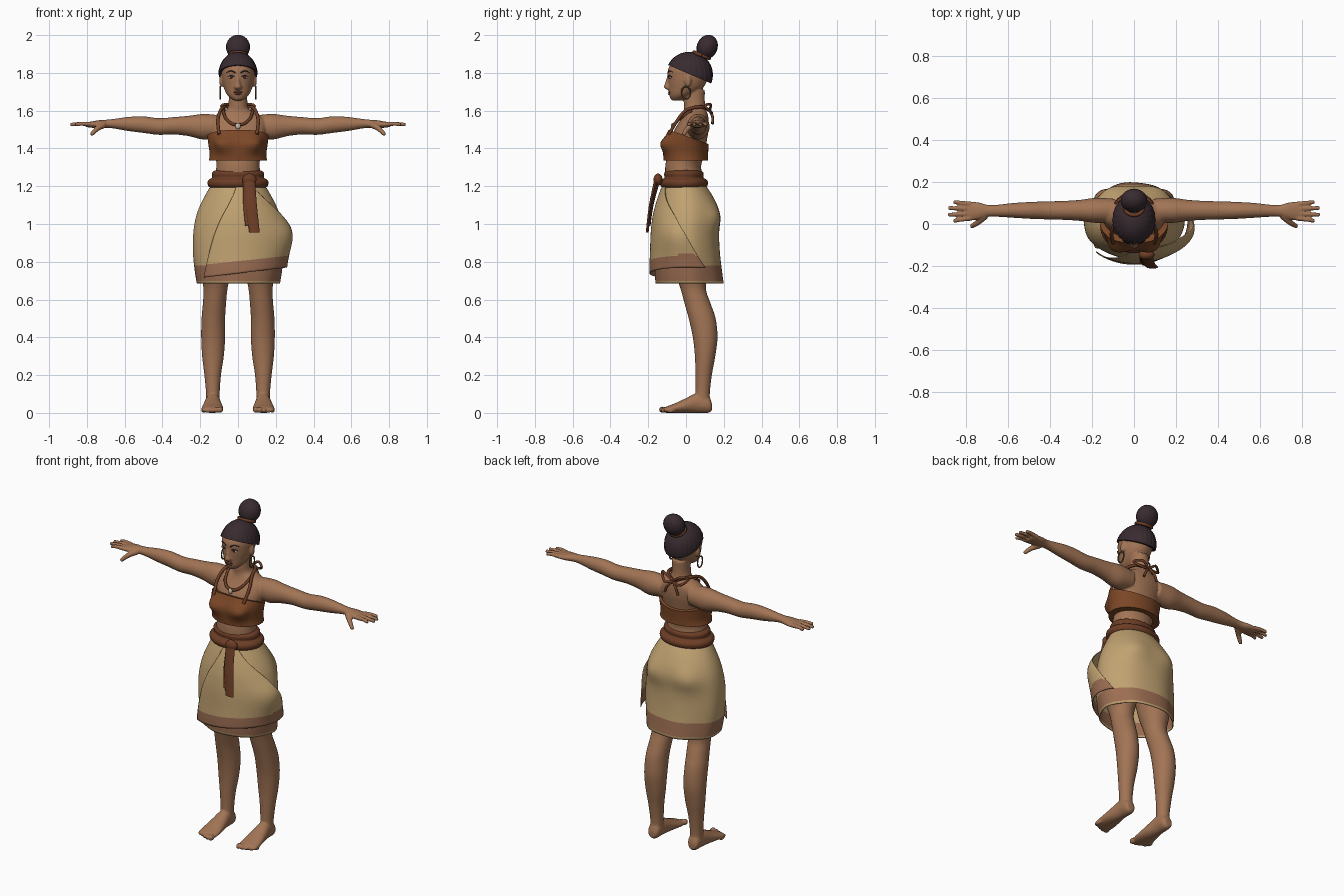
import bpy, bmesh
from math import sin, cos, pi, exp, radians
from mathutils import Vector, Matrix, Quaternion

if bpy.data.objects.get("Cube"):
    bpy.data.objects.remove(bpy.data.objects["Cube"])


def material(name, *rgb):
    m = bpy.data.materials.new(name)
    m.use_nodes = True
    m.diffuse_color = (*rgb, 1)
    m.node_tree.nodes["Principled BSDF"].inputs["Base Color"].default_value = (*rgb, 1)
    return m


SKIN = material("warm skin", .36, .175, .09)
HAIR = material("dark hair", .04, .024, .029)
CREAM = material("cream cloth", .53, .36, .165)
HEM = material("hem stripe", .33, .155, .085)
TOP = material("brown cloth", .2, .063, .02)
BELT = material("dark brown cloth", .15, .047, .019)
WHITE = material("ivory", .6, .52, .42)
LIPS = material("lips", .23, .08, .05)
METAL = material("dark bronze", .13, .075, .035)


def smooth(pts, k=4):
    """Catmull-Rom interpolation of tuples."""
    out, last = [], len(pts) - 1
    for i in range(last):
        quad = [pts[max(i - 1, 0)], pts[i], pts[i + 1], pts[min(i + 2, last)]]
        for j in range(k):
            u = j / k
            out.append(tuple(.5 * (2*b + (c-a)*u + (2*a - 5*b + 4*c - d)*u*u + (3*b - a - 3*c + d)*u**3)
                             for a, b, c, d in zip(*quad)))
    return out + [tuple(pts[-1])]


def skin_rings(bm, rings, cap=True):
    rows = [[bm.verts.new(p) for p in ring] for ring in rings]
    for low, high in zip(rows, rows[1:]):
        for i in range(len(low)):
            bm.faces.new((low[i - 1], low[i], high[i], high[i - 1]))
    if cap:
        bm.faces.new(rows[0])
        bm.faces.new(rows[-1])


def loft(bm, axis, stations, n=32, shape=lambda ang, t: 1, cap=True, k=4):
    """Stations: position on the axis, then low and high bounds on the other two axes."""
    rings = []
    for t, a0, a1, b0, b1 in smooth(stations, k):
        ring = []
        for i in range(n):
            ang = 2 * pi * i / n
            s = shape(ang, t) / 2
            p = [(a0 + a1) / 2 + (a1 - a0) * cos(ang) * s, (b0 + b1) / 2 + (b1 - b0) * sin(ang) * s]
            p.insert(axis, t)
            ring.append(p)
        rings.append(ring)
    skin_rings(bm, rings, cap)


def tube(bm, pts, r0, r1=None, n=10):
    pts = [Vector(p) for p in smooth(pts)]
    r1 = r0 if r1 is None else r1
    prev, q, rings = Vector((0, 0, 1)), Quaternion(), []
    for i, p in enumerate(pts):
        tan = (pts[min(i + 1, len(pts) - 1)] - pts[max(i - 1, 0)]).normalized()
        q, prev = prev.rotation_difference(tan) @ q, tan
        r = r0 + (r1 - r0) * i / (len(pts) - 1)
        rings.append([p + q @ Vector((r * cos(2*pi*j/n), r * sin(2*pi*j/n), 0)) for j in range(n)])
    skin_rings(bm, rings)


def ball(bm, centre, radii):
    bmesh.ops.create_uvsphere(bm, u_segments=20, v_segments=12, radius=1,
                              matrix=Matrix.Translation(centre) @ Matrix.Diagonal((*radii, 1)))


def oval(c, r, steps=10):
    out = []
    for i in range(steps + 1):
        p = (i / steps - .5) * pi * .97
        out.append((c[2] + r[2] * sin(p), c[0] - r[0] * cos(p), c[0] + r[0] * cos(p),
                    c[1] - r[1] * cos(p), c[1] + r[1] * cos(p)))
    return out


def sym(rows):
    return [(z, -x, x, y0, y1) for z, x, y0, y1 in rows]


def finish(name, bm, mats, mirror=False, cut=None, rule=None, thick=0, fuse=0):
    if cut:
        res = bmesh.ops.bisect_plane(bm, geom=bm.verts[:] + bm.edges[:] + bm.faces[:],
                                     plane_co=cut[0], plane_no=cut[1], clear_outer=True)
        edges = [e for e in res["geom_cut"] if isinstance(e, bmesh.types.BMEdge)]
        bmesh.ops.holes_fill(bm, edges=edges, sides=0)
    bmesh.ops.recalc_face_normals(bm, faces=bm.faces[:])
    for f in bm.faces:
        f.smooth = True
        if rule:
            f.material_index = rule(f.calc_center_median())
    mesh = bpy.data.meshes.new(name)
    bm.to_mesh(mesh)
    bm.free()
    mesh.set_sharp_from_angle(angle=radians(50))
    for m in mats:
        mesh.materials.append(m)
    ob = bpy.data.objects.new(name, mesh)
    bpy.context.scene.collection.objects.link(ob)
    if mirror:
        mod = ob.modifiers.new("mirror", "MIRROR")
        mod.use_mirror_merge = False
    if thick:
        ob.modifiers.new("thickness", "SOLIDIFY").thickness = thick
    if fuse:
        mod = ob.modifiers.new("fuse", "REMESH")
        mod.mode, mod.voxel_size, mod.use_smooth_shade = "VOXEL", fuse, True
        mod = ob.modifiers.new("relax", "SMOOTH")
        mod.factor, mod.iterations = .5, 5
    return ob


# Body: torso, head, arm, hand, leg and foot fused into one skin
bm = bmesh.new()
loft(bm, 2, sym([(1.1, .15, -.1, .11), (1.2, .13, -.11, .1), (1.3, .115, -.11, .08), (1.36, .12, -.1, .095),
                 (1.44, .135, -.08, .11), (1.5, .15, -.06, .12), (1.55, .15, -.03, .12), (1.58, .11, -.015, .115),
                 (1.605, .062, -.01, .106), (1.64, .05, -.012, .1), (1.71, .05, -.01, .1)]))
loft(bm, 2, sym([(1.655, .025, -.078, -.02), (1.68, .055, -.088, .03), (1.72, .075, -.092, .09),
                 (1.77, .086, -.096, .115), (1.82, .087, -.095, .12), (1.87, .066, -.062, .09),
                 (1.9, .03, -.02, .05)]))
loft(bm, 2, sym([(1.71, .015, -.1, -.07), (1.724, .021, -.118, -.07), (1.75, .012, -.11, -.07),
                 (1.795, .01, -.096, -.07)]), n=12)
ball(bm, (.088, .01, 1.757), (.012, .018, .032))
loft(bm, 0, [(.09, .01, .12, 1.46, 1.575), (.18, .005, .125, 1.447, 1.583), (.26, .015, .115, 1.465, 1.573),
             (.34, .02, .11, 1.474, 1.566), (.42, .022, .108, 1.472, 1.56), (.5, .025, .105, 1.482, 1.57),
             (.58, .03, .1, 1.492, 1.567), (.66, .035, .091, 1.506, 1.556), (.7, .034, .092, 1.509, 1.552),
             (.74, .022, .103, 1.508, 1.549), (.78, .016, .107, 1.51, 1.542), (.805, .02, .103, 1.514, 1.538)])
for y, tip_y, tip_x in ((.027, .014, .862), (.05, .044, .889), (.073, .076, .886), (.096, .106, .862)):
    tube(bm, [(.78, y, 1.528), (.83, (y + tip_y) / 2, 1.531), (tip_x, tip_y, 1.526)], .0125, .0095)
tube(bm, [(.71, .04, 1.525), (.745, .008, 1.505), (.778, -.013, 1.472)], .019, .01)
loft(bm, 2, [(.03, .097, .17, .045, .13), (.1, .097, .169, .05, .126), (.2, .09, .178, .05, .137),
             (.3, .075, .19, .047, .155), (.4, .068, .195, .036, .167), (.5, .068, .193, .014, .157),
             (.58, .063, .186, -.008, .13), (.66, .055, .183, -.03, .105), (.75, .035, .2, -.06, .12),
             (.9, .012, .21, -.09, .14), (1.05, .01, .17, -.09, .12)])
loft(bm, 1, [(.137, .115, .155, .012, .05), (.118, .098, .168, 0, .09), (.06, .094, .173, 0, .105),
             (0, .085, .184, 0, .078), (-.06, .078, .193, 0, .05), (-.1, .08, .193, 0, .035),
             (-.117, .088, .185, .004, .026)])
for i in range(5):
    size = .017 - .0016 * i
    ball(bm, (.094 + .0225 * i, -.122 + .005 * i * i * .5, size), (size * .9, .022, size))
finish("body", bm, [SKIN], mirror=True, fuse=.005)

# Face details
bm = bmesh.new()
ball(bm, (.035, -.081, 1.777), (.017, .009, .008))
finish("eyes", bm, [WHITE], mirror=True)
bm = bmesh.new()
ball(bm, (.035, -.087, 1.777), (.0075, .005, .0075))
tube(bm, [(.017, -.092, 1.778), (.035, -.091, 1.787), (.054, -.077, 1.779)], .0025)
tube(bm, [(.014, -.094, 1.8), (.036, -.087, 1.811), (.06, -.068, 1.802)], .0045, .002)
finish("pupils_and_brows", bm, [HAIR], mirror=True)
bm = bmesh.new()
ball(bm, (0, -.086, 1.698), (.025, .009, .006))
ball(bm, (0, -.086, 1.689), (.02, .009, .006))
finish("lips", bm, [LIPS])
bm = bmesh.new()
tube(bm, [(.094, .024 * sin(a * pi / 6), 1.695 + .033 * cos(a * pi / 6)) for a in range(13)], .004)
finish("hoop_earrings", bm, [METAL], mirror=True)

# Hair: ridged cap trimmed along a sloping hairline, with a tilted bun


def ridges(ang, t):
    return 1 + .012 * cos(24 * ang)


bm = bmesh.new()
loft(bm, 2, oval((0, .018, 1.79), (.103, .123, .122)), n=96, shape=ridges, k=2)
finish("hair_cap", bm, [HAIR], cut=((0, -.095, 1.842), (0, -.43, -1)))
bm = bmesh.new()
loft(bm, 2, oval((0, 0, 0), (.063, .054, .066)), n=96, shape=ridges, k=2)
bm.transform(Matrix.Translation((0, .112, 1.937)) @ Matrix.Rotation(-.4, 4, "X"))
finish("hair_bun", bm, [HAIR])
bm = bmesh.new()
tube(bm, [(.045 * cos(a * pi / 6), .083 + .04 * sin(a * pi / 6), 1.893 - .017 * sin(a * pi / 6))
          for a in range(13)], .009)
finish("bun_tie", bm, [BELT])

# Bandeau top


def bust(ang, z):
    sides = sum(exp(-((ang - 1.5 * pi + s) / .32) ** 2) for s in (-.5, .5))
    return 1 + .25 * sides * exp(-((z - 1.425) / .045) ** 2)


bm = bmesh.new()
loft(bm, 2, sym([(1.335, .155, -.118, .117), (1.37, .15, -.12, .117), (1.43, .158, -.12, .121),
                 (1.48, .164, -.1, .125), (1.52, .165, -.08, .128)]), n=64, shape=bust)
finish("bandeau_top", bm, [TOP], cut=((0, -.1, 1.502), (0, .36, 1)))

# Halter cords, necklace and the bow behind the neck
bm = bmesh.new()
tube(bm, [(.1, -.09, 1.475), (.107, -.045, 1.55), (.09, .005, 1.605), (.06, .085, 1.62), (0, .125, 1.6)], .009)
tube(bm, [(.08, .03, 1.602), (.065, -.03, 1.56), (.035, -.058, 1.532), (0, -.066, 1.524)], .008)
tube(bm, [(0, .125, 1.6), (.045, .13, 1.633), (.088, .1, 1.625), (.05, .135, 1.59), (0, .127, 1.6)], .007)
tube(bm, [(0, .125, 1.6), (.028, .14, 1.57), (.045, .14, 1.53)], .007)
finish("halter_cords", bm, [BELT], mirror=True)
bm = bmesh.new()
ball(bm, (0, -.073, 1.518), (.013, .007, .016))
finish("pendant", bm, [WHITE])

# Skirt with rounded seat and hem stripe
SKIRT = sym([(1.21, .14, -.115, .1), (1.15, .175, -.135, .14), (1.09, .205, -.15, .167), (1.03, .225, -.16, .178),
             (.95, .238, -.165, .175), (.85, .24, -.165, .18), (.76, .232, -.165, .19), (.685, .22, -.16, .2)])


def seat(ang, z):
    cheeks = sum(exp(-((ang - pi / 2 + s) / .33) ** 2) for s in (-.5, .5))
    folds = .012 * sin(7 * ang + 1) * (1.21 - z) * 2
    return 1 + .1 * cheeks * exp(-((z - 1.04) / .07) ** 2) + folds


bm = bmesh.new()
loft(bm, 2, SKIRT, n=72, shape=seat, cap=False)
finish("skirt", bm, [CREAM, HEM], thick=.005, rule=lambda c: int(.705 < c.z < .785))

# Wrapped front panel, fanning out from the waist to the hem
bm = bmesh.new()
rows = [s for s in smooth(SKIRT, 8) if s[0] > .73]
grid, cols = [], 40
for i, (z, x0, x1, y0, y1) in enumerate(rows):
    u = i / (len(rows) - 1)
    line = []
    for j in range(cols + 1):
        start, end = -1.6 - .75 * u, -1.1 + 1.55 * u
        ang = start + (end - start) * j / cols
        flare = exp(-((ang + .25) / .5) ** 2) * exp(-((z - .92) / .1) ** 2)
        out = .008 + .022 * u + .03 * flare
        x = (x1 + out) * cos(ang)
        y = (y0 + y1) / 2 + ((y1 - y0) / 2 + out) * sin(ang)
        line.append(bm.verts.new((x, y, z + .12 * u * x)))
    grid.append(line)
for low, high in zip(grid, grid[1:]):
    for j in range(cols):
        bm.faces.new((low[j], low[j + 1], high[j + 1], high[j]))
finish("wrap_panel", bm, [CREAM, HEM], thick=.005, rule=lambda c: int(c.z - .12 * c.x < .805))

# Rolled belt, knot and hanging sash
bm = bmesh.new()
roll = ((1.192, .145), (1.203, .158), (1.222, .161), (1.236, .152), (1.243, .138), (1.252, .137),
        (1.265, .139), (1.278, .132), (1.286, .112))
loft(bm, 2, sym([(z, x, -.01 - (x - .033), -.01 + (x - .035)) for z, x in roll]), n=48, k=3)
finish("belt", bm, [BELT])
bm = bmesh.new()
ball(bm, (.06, -.148, 1.235), (.038, .024, .032))
finish("sash_knot", bm, [BELT])
bm = bmesh.new()
loft(bm, 2, [(1.235, .03, .09, -.168, -.146), (1.1, .04, .1, -.196, -.18), (.955, .06, .115, -.213, -.198)], n=12)
loft(bm, 2, [(1.22, .025, .075, -.16, -.14), (1.1, .028, .08, -.184, -.172), (.99, .038, .085, -.2, -.188)], n=12)
finish("sash_tails", bm, [BELT])
